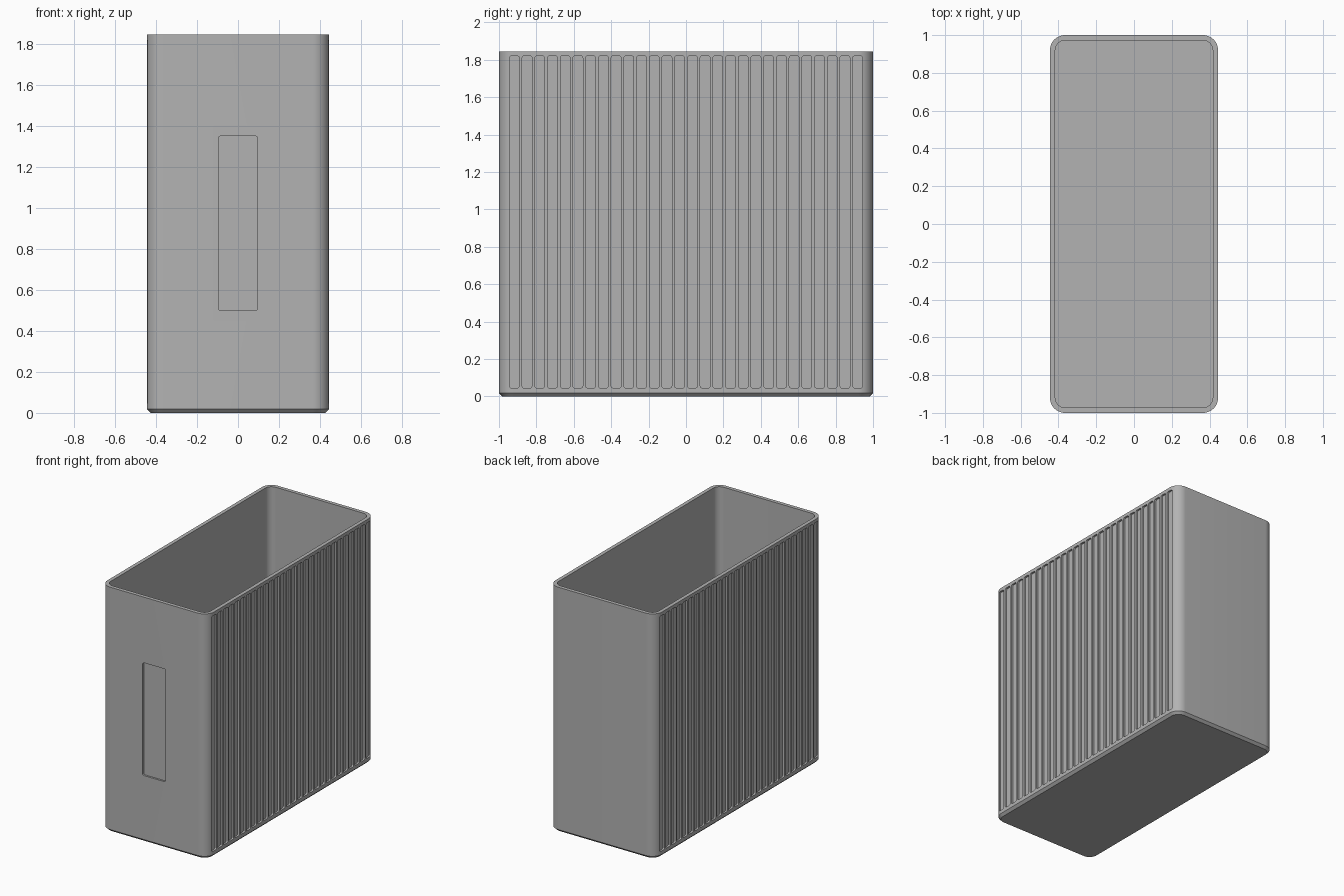
import bpy, bmesh, math
from mathutils import Matrix, Vector

cube = bpy.data.objects.get("Cube")
if cube:
    bpy.data.objects.remove(cube, do_unlink=True)

WIDTH, DEPTH, HEIGHT = 0.89, 2.0, 1.845
WALL, RADIUS, CHAMFER = 0.028, 0.08, 0.018

grey = bpy.data.materials.new("matte grey")
grey.use_nodes = True
grey.diffuse_color = (0.45, 0.45, 0.45, 1)
grey.node_tree.nodes["Principled BSDF"].inputs["Base Color"].default_value = (0.45, 0.45, 0.45, 1)


def rounded_rect(w, d, r, steps):
    """Counter-clockwise outline of a rounded rectangle."""
    pts = []
    for i, (sx, sy) in enumerate([(1, 1), (-1, 1), (-1, -1), (1, -1)]):
        for k in range(steps + 1):
            a = (i + k / steps) * math.pi / 2
            pts.append((sx * (w / 2 - r) + r * math.cos(a),
                        sy * (d / 2 - r) + r * math.sin(a)))
    return pts


def loft(bm, rings):
    """Skin a stack of (outline, height) rings and cap both ends."""
    loops = [[bm.verts.new((x, y, z)) for x, y in pts] for pts, z in rings]
    for a, b in zip(loops, loops[1:]):
        n = len(a)
        for i in range(n):
            j = (i + 1) % n
            bm.faces.new((a[i], a[j], b[j], b[i]))
    bm.faces.new(loops[0][::-1])
    bm.faces.new(loops[-1])
    return [v for loop in loops for v in loop]


def make_object(name, bm):
    bmesh.ops.recalc_face_normals(bm, faces=bm.faces)
    mesh = bpy.data.meshes.new(name)
    bm.to_mesh(mesh)
    bm.free()
    mesh.materials.append(grey)
    obj = bpy.data.objects.new(name, mesh)
    bpy.context.collection.objects.link(obj)
    return obj


def add_recess(bm, centre, w, h, depth, r, side):
    """Rounded slot cutter sunk into a wall whose outward direction is side."""
    outline = rounded_rect(w, h, r, 4)
    verts = loft(bm, [(outline, -depth), (outline, 0.05)])
    out, up = Vector(side), Vector((0, 0, 1))
    across = up.cross(out)
    frame = Matrix((across, up, out)).transposed().to_4x4()
    bmesh.ops.transform(bm, matrix=Matrix.Translation(centre) @ frame, verts=verts)


# Open bin: chamfered foot, outer wall, rim, inner wall and floor
def inset(amount):
    return rounded_rect(WIDTH - 2 * amount, DEPTH - 2 * amount, RADIUS - amount, 12)


bm = bmesh.new()
loft(bm, [(inset(CHAMFER), 0), (inset(0), CHAMFER), (inset(0), HEIGHT),
          (inset(WALL), HEIGHT), (inset(WALL), WALL)])
bin_body = make_object("bin_body", bm)

# Vertical grooves on both long sides, and the label recess in the front
COUNT, PITCH, SLOT = 28, 0.068, 0.052
LOW, HIGH = 0.045, 1.82
bm = bmesh.new()
for sx in (1, -1):
    for i in range(COUNT):
        y = (i - (COUNT - 1) / 2) * PITCH
        add_recess(bm, (sx * WIDTH / 2, y, (LOW + HIGH) / 2), SLOT, HIGH - LOW,
                   0.014, 0.01, (sx, 0, 0))
add_recess(bm, (0, -DEPTH / 2, 0.925), 0.19, 0.85, 0.014, 0.01, (0, -1, 0))
cutter = make_object("recess_cutter", bm)
cutter.hide_render = True
cutter.hide_viewport = False

cut = bin_body.modifiers.new("recesses", 'BOOLEAN')
cut.operation = 'DIFFERENCE'
cut.solver = 'EXACT'
cut.object = cutter
bpy.context.view_layer.objects.active = bin_body
bin_body.select_set(True)
bpy.ops.object.modifier_apply(modifier=cut.name)
bpy.data.objects.remove(cutter, do_unlink=True)

# Soft shading on the rounded corners only
bpy.ops.object.select_all(action='DESELECT')
bin_body.select_set(True)
bpy.context.view_layer.objects.active = bin_body
bpy.ops.object.shade_smooth_by_angle(angle=math.radians(30))
